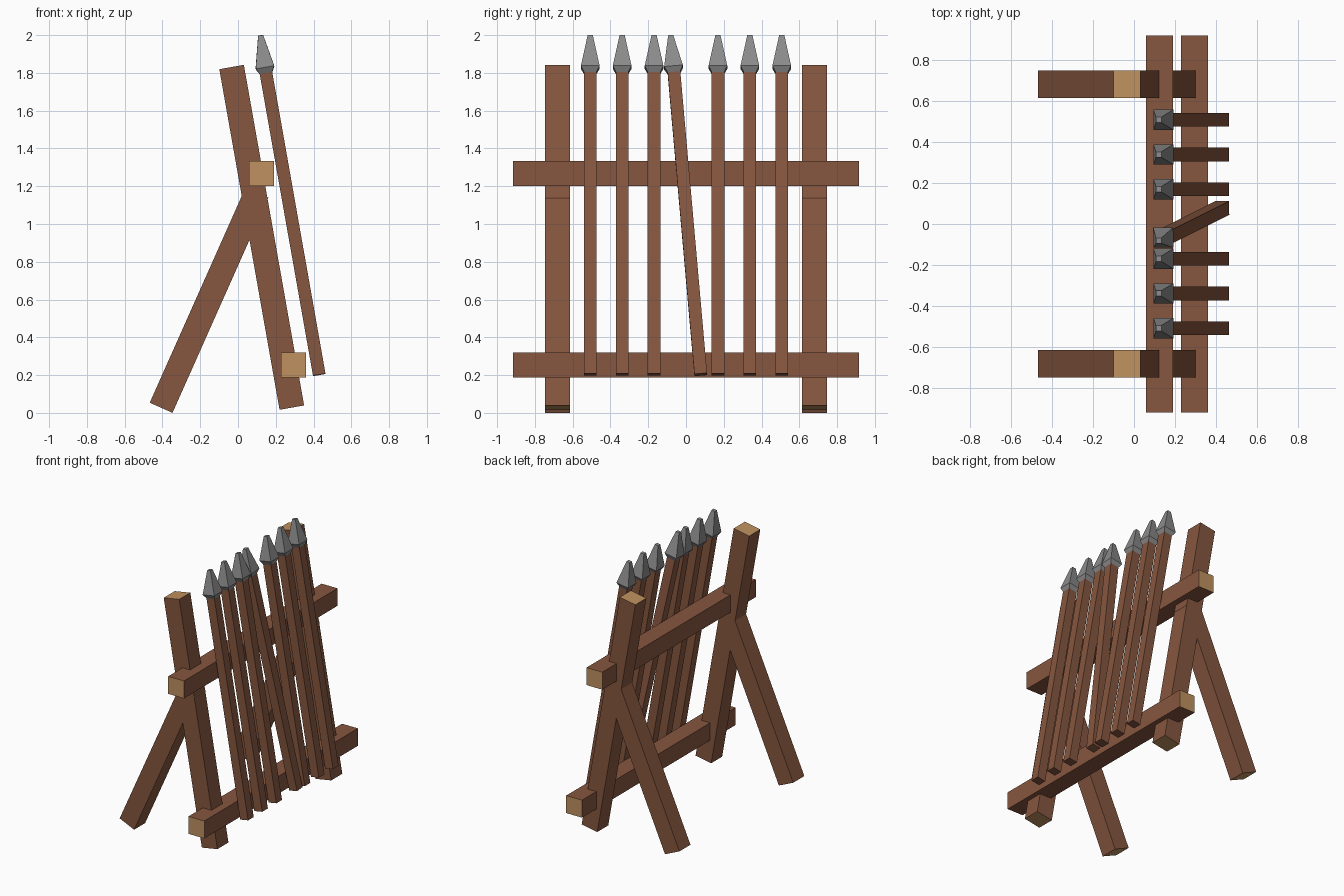
import bpy, bmesh
from mathutils import Vector

if "Cube" in bpy.data.objects:
    bpy.data.objects.remove(bpy.data.objects["Cube"])


def material(name, rgb):
    m = bpy.data.materials.new(name)
    m.diffuse_color = (*rgb, 1)
    m.use_nodes = True
    m.node_tree.nodes["Principled BSDF"].inputs["Base Color"].default_value = m.diffuse_color
    return m


WOOD = material("brown wood", (0.24, 0.094, 0.050))
CUT = material("cut wood end", (0.52, 0.285, 0.115))
STEEL = material("grey steel", (0.26, 0.26, 0.26))


def loft(name, rings, axis, side_mat, cap_mat):
    """Square rings (centre, width) joined along an axis, capped at both ends."""
    d = Vector(axis).normalized()
    u = Vector((0, 1, 0))
    u = (u - d * u.dot(d)).normalized()
    if name.endswith("rail"):
        u = Vector((1, 0, 0))
    v = d.cross(u)
    bm = bmesh.new()
    loops = [[bm.verts.new(Vector(c) + (u * a + v * b) * w / 2)
              for a, b in ((-1, -1), (1, -1), (1, 1), (-1, 1))] for c, w in rings]
    for lo, hi in zip(loops, loops[1:]):
        for i in range(4):
            j = (i + 1) % 4
            bm.faces.new((lo[i], lo[j], hi[j], hi[i]))
    for cap in (loops[0][::-1], loops[-1]):
        bm.faces.new(cap).material_index = 1
    bmesh.ops.recalc_face_normals(bm, faces=bm.faces)
    me = bpy.data.meshes.new(name)
    bm.to_mesh(me)
    bm.free()
    me.materials.append(side_mat)
    me.materials.append(cap_mat)
    ob = bpy.data.objects.new(name, me)
    bpy.context.collection.objects.link(ob)
    return ob


def beam(name, a, b, w, cap=CUT):
    a, b = Vector(a), Vector(b)
    return loft(name, [(a, w), (b, w)], b - a, WOOD, cap)


# Leaning posts and their rear braces
for y, side in ((-0.68, "front"), (0.68, "back")):
    beam(side + "_post", (0.285, y, 0.028), (-0.034, y, 1.831), 0.132)
    beam(side + "_brace", (-0.407, y, 0.027), (0.100, y, 1.166), 0.132)

# Horizontal rails
for name, x, z in (("upper_rail", 0.124, 1.267), ("lower_rail", 0.294, 0.254)):
    beam(name, (x, -0.917, z), (x, 0.917, z), 0.132)

# Spears: (bottom y, top y), one of them slipped sideways
spears = [(y, y) for y in (-0.507, -0.338, -0.169, 0.169, 0.338, 0.507)]
spears.append((0.078, -0.064))
for n, (y0, y1) in enumerate(spears, 1):
    bottom, top = Vector((0.43, y0, 0.203)), Vector((0.147, y1, 1.805))
    d = (top - bottom).normalized()
    beam(f"spear_shaft_{n}", bottom, top, 0.067, WOOD)
    tip = top + d * (0.193 / d.z) + Vector((0.007, 0, 0))
    loft(f"spear_head_{n}",
         [(top - d * 0.005, 0.067), (top + d * 0.025, 0.099), (tip, 0.027)],
         d, STEEL, STEEL)
